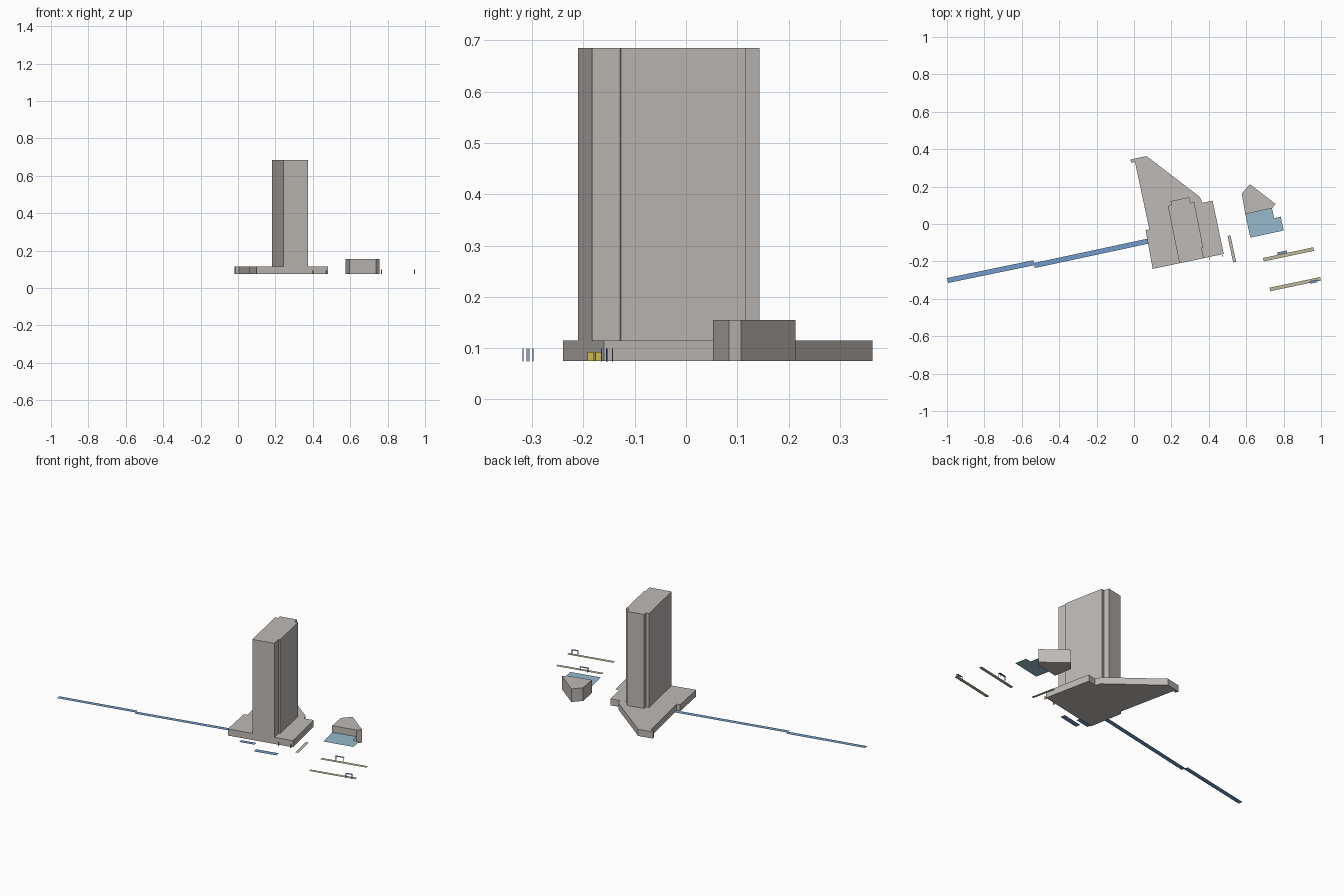
import bpy
import bmesh
from mathutils import Vector

old = bpy.data.objects.get("Cube")
if old:
    bpy.data.objects.remove(old, do_unlink=True)


def material(name, rgb):
    m = bpy.data.materials.new(name)
    m.use_nodes = True
    colour = (*rgb, 1)
    m.diffuse_color = colour
    m.node_tree.nodes["Principled BSDF"].inputs["Base Color"].default_value = colour
    return m


stone = material("warm grey stone", (0.52, 0.49, 0.465))
track_blue = material("track blue", (0.17, 0.33, 0.61))
glass = material("pale blue glass", (0.31, 0.49, 0.61))
paving = material("tan paving", (0.52, 0.49, 0.37))
yellow = material("sign yellow", (0.68, 0.52, 0.08))


def slab(name, outline, z0, z1, mat):
    """Flat sheet when z0 equals z1, otherwise a closed prism."""
    bm = bmesh.new()
    face = bm.faces.new([bm.verts.new((x, y, z0)) for x, y in outline])
    if z1 > z0:
        new = bmesh.ops.extrude_face_region(bm, geom=[face])["geom"]
        top = [v for v in new if isinstance(v, bmesh.types.BMVert)]
        bmesh.ops.translate(bm, verts=top, vec=(0, 0, z1 - z0))
        bmesh.ops.recalc_face_normals(bm, faces=bm.faces)
    elif face.normal.z < 0 or face.calc_area() > 0:
        face.normal_update()
        if face.normal.z < 0:
            face.normal_flip()
    mesh = bpy.data.meshes.new(name)
    bm.to_mesh(mesh)
    bm.free()
    mesh.materials.append(mat)
    obj = bpy.data.objects.new(name, mesh)
    bpy.context.collection.objects.link(obj)
    return obj


def strip(name, start, end, width, z0, mat, z1=None):
    """Rectangle along a centre line."""
    a, b = Vector(start), Vector(end)
    side = (b - a).orthogonal().normalized() * width / 2
    return slab(name, [a - side, b - side, b + side, a + side], z0, z0 if z1 is None else z1, mat)


# Podium and tower
slab("podium", [(-0.02, 0.345), (0.067, 0.363), (0.352, 0.145), (0.366, 0.113),
                (0.42, 0.125), (0.48, -0.16), (0.10, -0.24), (0.062, -0.033),
                (0.082, -0.028), (0.005, 0.332), (-0.014, 0.328)], 0.075, 0.115, stone)
slab("tower", [(0.243, -0.21), (0.373, -0.183), (0.362, -0.129), (0.37, -0.127),
               (0.322, 0.117), (0.303, 0.112), (0.295, 0.143), (0.195, 0.122),
               (0.199, 0.10), (0.181, 0.096)], 0.115, 0.685, stone)

# Annex with its glazed forecourt roof
slab("annex", [(0.595, 0.053), (0.738, 0.084), (0.757, 0.107),
               (0.62, 0.213), (0.576, 0.163)], 0.075, 0.155, stone)
slab("forecourt_roof", [(0.595, 0.053), (0.738, 0.084), (0.749, 0.031), (0.785, 0.039),
                        (0.80, -0.035), (0.622, -0.073)], 0.115, 0.115, glass)

# Long walkway and the lower passages
strip("walkway_outer", (-0.997, -0.302), (-0.535, -0.207), 0.027, 0.038, track_blue)
strip("walkway_inner", (-0.533, -0.222), (0.125, -0.081), 0.027, 0.038, track_blue)
strip("passage_upper", (0.15, -0.195), (0.24, -0.176), 0.026, 0.038, track_blue)
strip("passage_lower", (0.24, -0.18), (0.37, -0.152), 0.03, 0.0, track_blue)

# Side pavement
strip("side_pavement", (0.508, -0.062), (0.538, -0.204), 0.016, 0.075, stone)

# Platforms, each with a safety line along both edges
along = Vector((0.978, 0.208))
across = Vector((-0.208, 0.978))
for name, start, end in (("north", (0.692, -0.191), (0.96, -0.134)),
                         ("south", (0.727, -0.35), (0.997, -0.293))):
    a, b = Vector(start), Vector(end)
    strip(name + "_platform", a, b, 0.019, 0.074, paving)
    for edge in (-1, 1):
        off = across * 0.0085 * edge
        strip(name + "_safety_line", a + off, b + off, 0.002, 0.0748, yellow)

# Platform shelters: flat roof on thin posts
for name, centre, length in (("north", (0.792, -0.154), 0.052), ("south", (0.962, -0.308), 0.038)):
    c = Vector(centre)
    half = along * length / 2
    strip(name + "_shelter_roof", c - half, c + half, 0.014, 0.099, track_blue)
    for i in (-1, 1):
        for j in (-1, 1):
            p = c + half * i * 0.96 + across * 0.006 * j
            strip(name + "_shelter_post", p - along * 0.0008, p + along * 0.0008,
                  0.0016, 0.074, track_blue, 0.099)

# Projecting entrance signs on the podium front
for x, y in ((0.402, -0.186), (0.474, -0.171)):
    strip("entrance_sign", (x + 0.001, y - 0.006), (x - 0.001, y + 0.006), 0.003, 0.075, yellow, 0.093)
